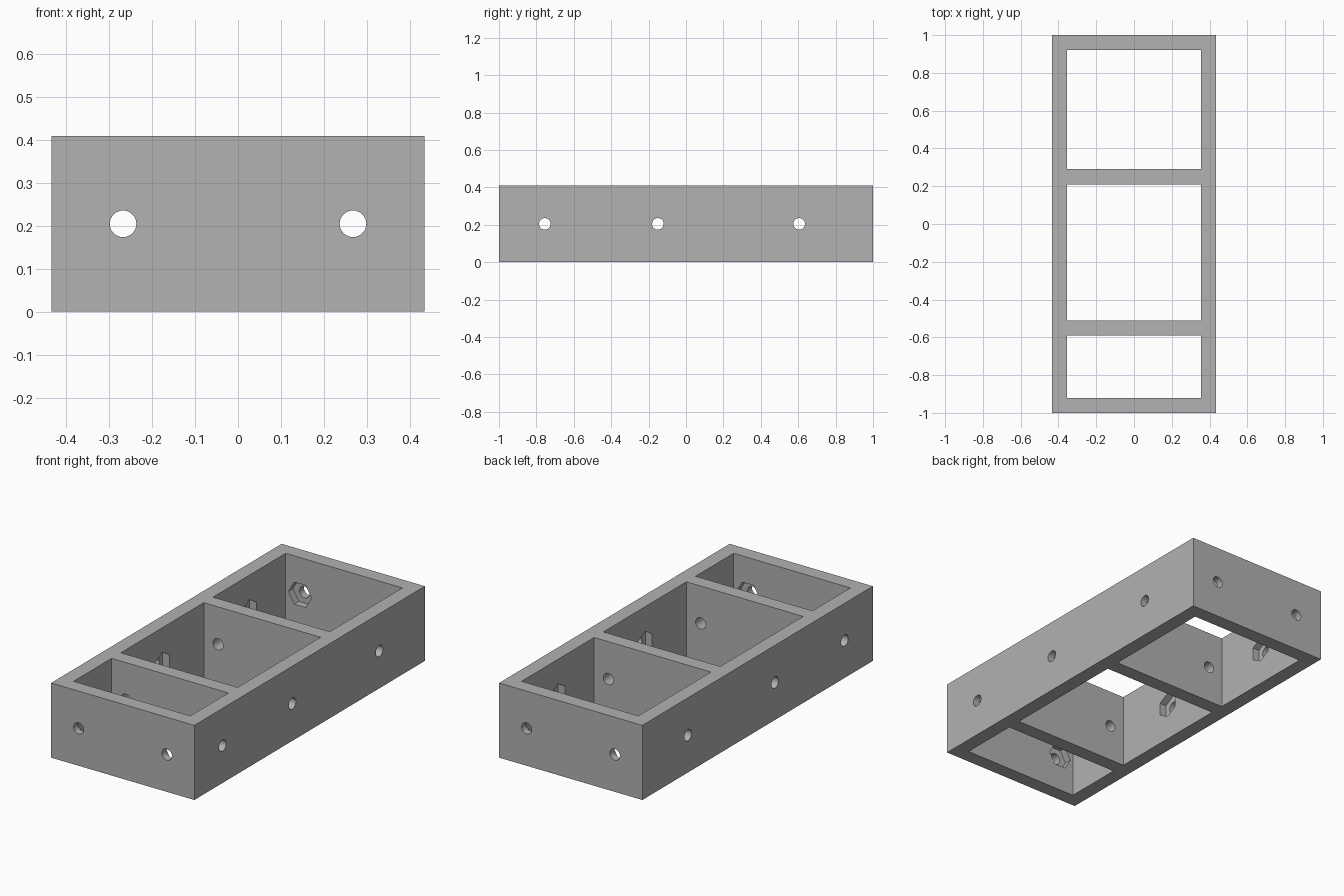
import bpy, bmesh
from math import pi
from mathutils import Matrix

if "Cube" in bpy.data.objects:
    bpy.data.objects.remove(bpy.data.objects["Cube"])

W, H, T = 0.87, 0.41, 0.08            # width, height, wall thickness
IN_X, IN_Y = W / 2 - T, 1 - T         # inner faces of the outer walls
MID = H / 2
BAYS = [(-IN_Y, -0.59), (-0.51, 0.21), (0.29, IN_Y)]
HOLE_R, HEX_R, HEX_DEPTH = 0.031, 0.07, 0.04

grey = bpy.data.materials.new("mid grey")
grey.diffuse_color = (0.445, 0.445, 0.445, 1)
grey.use_nodes = True
grey.node_tree.nodes["Principled BSDF"].inputs["Base Color"].default_value = grey.diffuse_color


def add_object(name, bm):
    mesh = bpy.data.meshes.new(name)
    bm.to_mesh(mesh)
    bm.free()
    ob = bpy.data.objects.new(name, mesh)
    bpy.context.collection.objects.link(ob)
    return ob


def box(name, x0, x1, y0, y1, z0, z1):
    bm = bmesh.new()
    m = (Matrix.Translation(((x0 + x1) / 2, (y0 + y1) / 2, (z0 + z1) / 2))
         @ Matrix.Diagonal((x1 - x0, y1 - y0, z1 - z0, 1)))
    bmesh.ops.create_cube(bm, size=1, matrix=m)
    return add_object(name, bm)


def rod(name, centre, axis, radius, length, sides):
    # prism lying along x or y
    bm = bmesh.new()
    turn = Matrix.Rotation(pi / 2, 4, 'Y' if axis == 'X' else 'X')
    m = Matrix.Translation(centre) @ turn @ Matrix.Rotation(pi / 2, 4, 'Z')
    bmesh.ops.create_cone(bm, cap_ends=True, segments=sides, radius1=radius,
                          radius2=radius, depth=length, matrix=m)
    return add_object(name, bm)


# Solid block
frame = box("compartment_frame", -W / 2, W / 2, -1, 1, 0, H)
frame.data.materials.append(grey)
cutters = []

# Three open bays, leaving the outer walls and two dividers
for y0, y1 in BAYS:
    cutters.append(box("bay_cutter", -IN_X, IN_X, y0, y1, -0.1, H + 0.1))

# Lengthwise bolt holes, with hexagonal nut pockets inside the end walls
for x in (-0.268, 0.268):
    cutters.append(rod("end_hole_cutter", (x, 0, MID), 'Y', HOLE_R, 2.2, 32))
    for s in (-1, 1):
        cutters.append(rod("end_nut_cutter", (x, s * IN_Y, MID), 'Y',
                           HEX_R, 2 * HEX_DEPTH, 6))

# Crosswise bolt holes at each bay centre, with nut pockets in the side walls
for y0, y1 in BAYS:
    y = (y0 + y1) / 2
    cutters.append(rod("side_hole_cutter", (0, y, MID), 'X', HOLE_R, 1.2, 32))
    for s in (-1, 1):
        cutters.append(rod("side_nut_cutter", (s * IN_X, y, MID), 'X',
                           HEX_R, 2 * HEX_DEPTH, 6))

# Apply every cut, then discard the cutters
bpy.context.view_layer.objects.active = frame
for c in cutters:
    mod = frame.modifiers.new("cut", 'BOOLEAN')
    mod.operation, mod.solver, mod.object = 'DIFFERENCE', 'EXACT', c
    bpy.ops.object.modifier_apply(modifier=mod.name)
    bpy.data.objects.remove(c)
